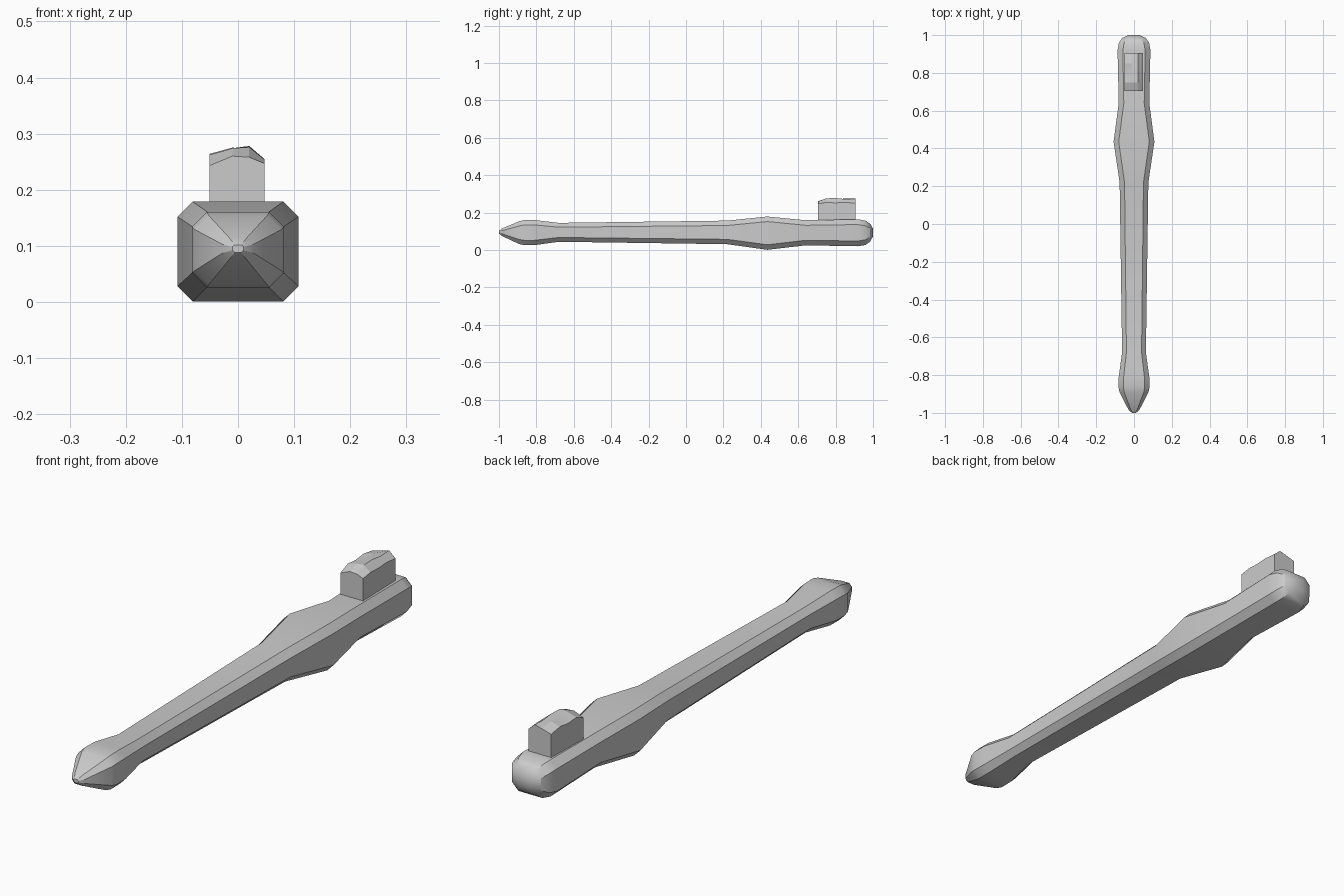
import bpy, bmesh


def loft(name, rings, angle):
    """Skin a list of equal-length closed rings and cap both ends."""
    bm = bmesh.new()
    loops = [[bm.verts.new(p) for p in r] for r in rings]
    n = len(loops[0])
    for a, b in zip(loops, loops[1:]):
        for i in range(n):
            j = (i + 1) % n
            bm.faces.new((a[i], a[j], b[j], b[i]))
    bm.faces.new(loops[0])
    bm.faces.new(loops[-1])
    bmesh.ops.recalc_face_normals(bm, faces=bm.faces)
    me = bpy.data.meshes.new(name)
    bm.to_mesh(me)
    bm.free()
    ob = bpy.data.objects.new(name, me)
    bpy.context.collection.objects.link(ob)
    bpy.ops.object.select_all(action='DESELECT')
    ob.select_set(True)
    bpy.context.view_layer.objects.active = ob
    bpy.ops.object.shade_smooth_by_angle(angle=angle)
    return ob


def octagon(y, w, lo, hi, c):
    """Chamfered rectangle across the shaft at y."""
    return [(w, y, lo + c), (w, y, hi - c), (w - c, y, hi), (c - w, y, hi),
            (-w, y, hi - c), (-w, y, lo + c), (c - w, y, lo), (w - c, y, lo)]


# Shaft: y, half width, bottom, top, chamfer
stations = [
    (-1.0, 0.01, 0.088, 0.102, 0.004),
    (-0.985, 0.028, 0.075, 0.115, 0.012),
    (-0.89, 0.077, 0.031, 0.154, 0.025),
    (-0.865, 0.082, 0.026, 0.160, 0.026),
    (-0.81, 0.081, 0.026, 0.160, 0.026),
    (-0.68, 0.063, 0.044, 0.145, 0.023),
    (0.22, 0.076, 0.031, 0.157, 0.026),
    (0.435, 0.108, 0.001, 0.179, 0.027),
    (0.64, 0.081, 0.025, 0.159, 0.027),
    (0.92, 0.087, 0.020, 0.164, 0.028),
    (0.96, 0.080, 0.027, 0.157, 0.028),
    (0.985, 0.062, 0.045, 0.140, 0.024),
    (1.0, 0.030, 0.073, 0.114, 0.014),
]
loft("shaft", [octagon(*s) for s in stations], 0.5)

# Stub with a broken, uneven top: heights across x for each slice in y
xs = (-0.051, -0.01, 0.02, 0.047)
slices = [
    (0.705, (0.243, 0.260, 0.258, 0.247)),
    (0.75, (0.262, 0.274, 0.276, 0.254)),
    (0.80, (0.258, 0.270, 0.278, 0.252)),
    (0.85, (0.264, 0.275, 0.272, 0.255)),
    (0.905, (0.255, 0.266, 0.274, 0.250)),
]
loft("broken_stub",
     [[(xs[0], y, 0.12), *((x, y, z) for x, z in zip(xs, hs)), (xs[3], y, 0.12)]
      for y, hs in slices], 0.2)
